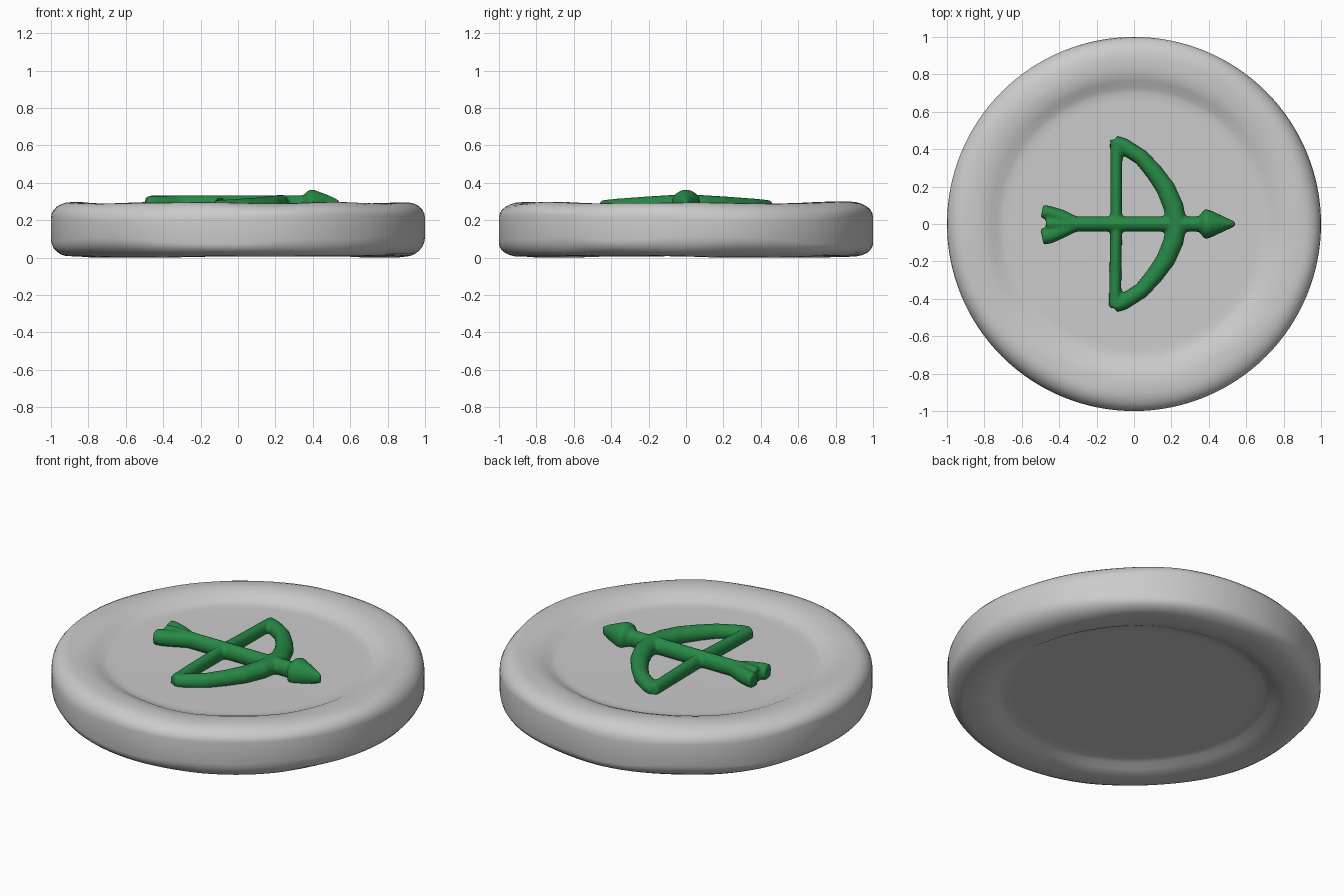
import bpy, bmesh, math
from mathutils import Vector, noise

if "Cube" in bpy.data.objects:
    bpy.data.objects.remove(bpy.data.objects["Cube"])


def add_object(bm, name):
    bmesh.ops.recalc_face_normals(bm, faces=bm.faces[:])
    mesh = bpy.data.meshes.new(name)
    bm.to_mesh(mesh)
    bm.free()
    for p in mesh.polygons:
        p.use_smooth = True
    obj = bpy.data.objects.new(name, mesh)
    bpy.context.collection.objects.link(obj)
    return obj


def wobble(a, seed, freq=1.8):
    return max(0, min(1, 0.45 + 0.9 * noise.noise(
        Vector((math.cos(a) * freq, math.sin(a) * freq, seed)))))


def bridge(bm, rings):
    for r0, r1 in zip(rings, rings[1:]):
        n = len(r0)
        for i in range(n):
            bm.faces.new((r0[i], r0[(i + 1) % n], r1[(i + 1) % n], r1[i]))


# worn stone disc: (radius, depth below the face), mirrored for the underside
DISH = [(0.66, 0.05), (0.70, 0.049), (0.73, 0.040), (0.765, 0.019), (0.80, 0.006)]


def half_profile(a, seed):
    worn = 0.018 * wobble(a, seed + 5.3)
    b = 0.085 + 0.06 * wobble(a, seed)
    c = 0.07 + 0.05 * wobble(a, seed + 9.1)
    pts = [(r, d + worn * max(0, 1 - d / 0.05)) for r, d in DISH]
    pts.append((0.84, worn * 0.7))
    for k in range(7):
        t = math.radians(15 * k)
        pts.append((1 - b + b * math.sin(t), worn * (1 - k / 6) * 0.7 + c * (1 - math.cos(t))))
    return pts


def stone_disc(segments=128, height=0.30):
    bm = bmesh.new()
    columns = []
    for i in range(segments):
        a = math.tau * i / segments
        top = [(r, height - d) for r, d in half_profile(a, 1.7)]
        low = [(r, d) for r, d in half_profile(a, 23.4)]
        columns.append([bm.verts.new((r * math.cos(a), r * math.sin(a), z))
                        for r, z in top + low[::-1]])
    rings = list(zip(*columns))
    bridge(bm, rings)
    bm.faces.new(rings[0])
    bm.faces.new(rings[-1])
    return add_object(bm, "stone_disc")


def tube(bm, stations, sides=20):
    """stations: (x, y, z, half width, half height)"""
    pts = [Vector(s[:3]) for s in stations]
    rings = []
    for i, (p, s) in enumerate(zip(pts, stations)):
        d = (pts[min(i + 1, len(pts) - 1)] - pts[max(i - 1, 0)])
        d.z = 0
        d.normalize()
        side = Vector((-d.y, d.x, 0))
        rings.append([bm.verts.new(p + side * s[3] * math.cos(t) + Vector((0, 0, s[4] * math.sin(t))))
                      for t in (math.tau * k / sides for k in range(sides))])
    bridge(bm, rings)
    bm.faces.new(rings[0])
    bm.faces.new(rings[-1])


stone_disc()

# bow and arrow emblem, fused into one rounded relief
bm = bmesh.new()
Z = 0.285
# arrow shaft
tube(bm, [(-0.47, 0, Z, 0.04, 0.048), (0.40, 0, Z, 0.042, 0.048)])
# arrow head
tube(bm, [(0.345, 0, Z, 0.035, 0.045), (0.375, 0, Z, 0.08, 0.075),
          (0.40, 0, Z, 0.078, 0.081), (0.47, 0, Z, 0.045, 0.055), (0.54, 0, Z, 0.012, 0.025)])
# fletching
for s, w in ((1, 0.036), (-1, 0.045)):
    tube(bm, [(-0.29, 0, Z, 0.03, 0.04), (-0.39, s * 0.038, Z, 0.04, 0.046),
              (-0.45, s * 0.060, Z, w, 0.046), (-0.492, s * 0.068, Z, w, 0.044)])
# bow limbs
half = [(-0.105, 0.44, 0.268, 0.034, 0.040), (-0.06, 0.42, 0.269, 0.042, 0.042),
        (0.04, 0.355, 0.272, 0.043, 0.045), (0.11, 0.275, 0.276, 0.047, 0.047),
        (0.17, 0.19, 0.28, 0.052, 0.049), (0.212, 0.09, 0.284, 0.055, 0.051)]
limb = half + [(0.226, 0, Z, 0.056, 0.052)] + [(x, -y, z, w, h) for x, y, z, w, h in half[::-1]]
tube(bm, limb)
# bow string
tube(bm, [(-0.095, 0.45, 0.268, 0.033, 0.040), (-0.095, 0, 0.278, 0.032, 0.045),
          (-0.102, -0.45, 0.268, 0.033, 0.040)])
emblem = add_object(bm, "bow_and_arrow_emblem")
fuse = emblem.modifiers.new("fuse", "REMESH")
fuse.mode = "VOXEL"
fuse.voxel_size = 0.009
fuse.use_smooth_shade = True
soft = emblem.modifiers.new("soften", "SMOOTH")
soft.factor = 0.5
soft.iterations = 6

green = bpy.data.materials.new("green")
green.diffuse_color = (0.02, 0.25, 0.06, 1)
green.use_nodes = True
green.node_tree.nodes["Principled BSDF"].inputs["Base Color"].default_value = green.diffuse_color
emblem.data.materials.append(green)
